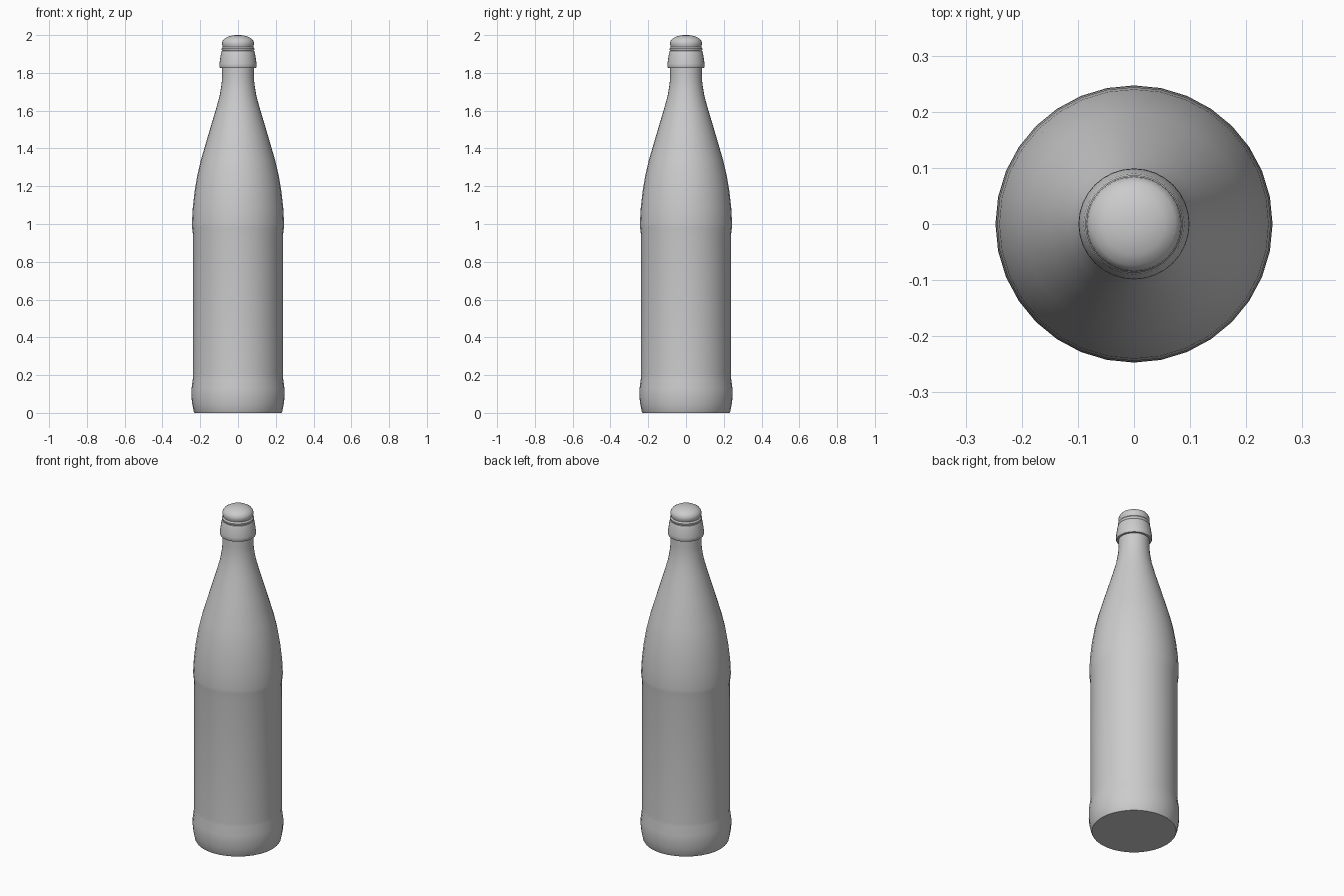
import bpy, bmesh, math

cube = bpy.data.objects.get("Cube")
if cube:
    bpy.data.objects.remove(cube, do_unlink=True)

SIDES = 32

glass = bpy.data.materials.new("plain_grey")
glass.use_nodes = True
glass.diffuse_color = (0.6, 0.6, 0.6, 1)
glass.node_tree.nodes["Principled BSDF"].inputs["Base Color"].default_value = (0.6, 0.6, 0.6, 1)


def lathe(name, profile):
    """Spin (radius, height) points around z into a closed, smooth solid."""
    bm = bmesh.new()
    rings = []
    for r, z in profile:
        rings.append([bm.verts.new((r * math.cos(i * math.tau / SIDES),
                                    r * math.sin(i * math.tau / SIDES), z))
                      for i in range(SIDES)])
    for low, high in zip(rings, rings[1:]):
        for i in range(SIDES):
            j = (i + 1) % SIDES
            bm.faces.new((low[i], low[j], high[j], high[i]))
    bm.faces.new(rings[0][::-1])
    bm.faces.new(rings[-1])
    mesh = bpy.data.meshes.new(name)
    bm.to_mesh(mesh)
    bm.free()
    mesh.materials.append(glass)
    obj = bpy.data.objects.new(name, mesh)
    bpy.context.collection.objects.link(obj)
    bpy.ops.object.select_all(action="DESELECT")
    obj.select_set(True)
    bpy.context.view_layer.objects.active = obj
    bpy.ops.object.shade_smooth_by_angle(angle=math.radians(35))
    return obj


# Body with a swollen foot, recessed label band, shoulder and neck
lathe("bottle_body", [
    (0.23, 0), (0.235, 0.01), (0.243, 0.05), (0.247, 0.09), (0.246, 0.13),
    (0.239, 0.18), (0.238, 0.2), (0.238, 0.94), (0.243, 0.98), (0.244, 1.0),
    (0.24, 1.08), (0.23, 1.17), (0.215, 1.26), (0.196, 1.34), (0.152, 1.49),
    (0.116, 1.61), (0.097, 1.68), (0.087, 1.74), (0.084, 1.78), (0.084, 1.84)])

# Flared collar below the mouth
lathe("neck_collar", [
    (0.084, 1.825), (0.095, 1.826), (0.099, 1.835), (0.098, 1.85),
    (0.09, 1.905), (0.086, 1.915), (0.08, 1.917)])

# Thin lip ring
lathe("lip_ring", [
    (0.078, 1.912), (0.084, 1.918), (0.087, 1.924), (0.087, 1.929),
    (0.082, 1.936), (0.078, 1.938)])

# Domed stopper
lathe("stopper", [
    (0.079, 1.932), (0.083, 1.945), (0.085, 1.955), (0.083, 1.967),
    (0.074, 1.98), (0.055, 1.991), (0.03, 1.998), (0.01, 2.0)])
